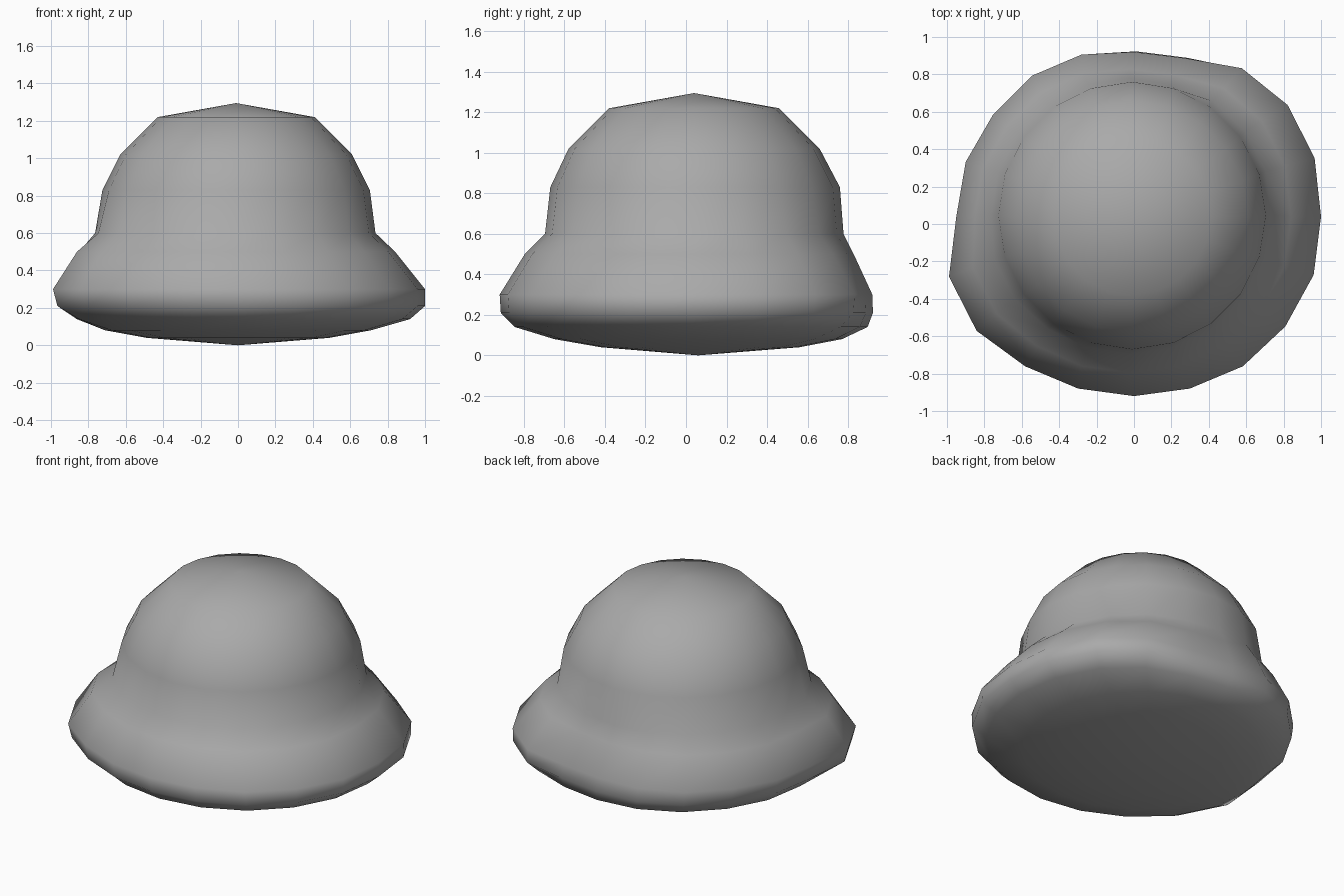
import bpy, bmesh
from math import sin, cos, pi

cube = bpy.data.objects.get("Cube")
if cube:
    bpy.data.objects.remove(cube, do_unlink=True)

SEGMENTS = 20

# Uneven brim outline: radius every 18 degrees, counter-clockwise from +x
BRIM = [1.0, 1.015, 1.015, .98, .89, .88, .91, .93, .93, .946,
        .95, 1.04, 1.04, .99, .967, .96, .967, .99, 1.0, 1.01]

# Rings from bottom to top: height, radius, centre x, centre y, share of brim wobble
RINGS = [
    (.04, .49, 0, .07, 0),
    (.08, .71, 0, .06, 0),
    (.14, .90, .02, .04, .4),
    (.21, .99, .01, .04, .9),
    (.30, 1.0, 0, .04, 1),
    (.50, .86, -.02, .04, .7),
    (.60, .755, -.02, .05, .3),
    (.83, .715, -.01, .045, 0),
    (1.02, .62, -.01, .04, 0),
    (1.22, .42, -.01, .04, 0),
]


def add_ring(bm, z, radius, cx, cy, wobble):
    verts = []
    for i, outline in enumerate(BRIM):
        a = 2 * pi * i / SEGMENTS
        r = radius * (1 + wobble * (outline - 1))
        verts.append(bm.verts.new((cx + r * cos(a), cy + r * sin(a), z)))
    return verts


# One closed surface: shallow underside, flared brim and domed crown
bm = bmesh.new()
rings = [add_ring(bm, *ring) for ring in RINGS]
base = bm.verts.new((0, .06, 0))
apex = bm.verts.new((-.01, .04, 1.295))
for i in range(SEGMENTS):
    j = (i + 1) % SEGMENTS
    bm.faces.new((base, rings[0][j], rings[0][i]))
    bm.faces.new((apex, rings[-1][i], rings[-1][j]))
    for low, high in zip(rings, rings[1:]):
        bm.faces.new((low[i], low[j], high[j], high[i]))
for face in bm.faces:
    face.smooth = True

mesh = bpy.data.meshes.new("domed_body")
bm.to_mesh(mesh)
bm.free()

# Plain grey finish
grey = bpy.data.materials.new("plain_grey")
grey.use_nodes = True
colour = (.4, .4, .4, 1)
grey.diffuse_color = colour
grey.node_tree.nodes["Principled BSDF"].inputs["Base Color"].default_value = colour
mesh.materials.append(grey)

body = bpy.data.objects.new("domed_body", mesh)
bpy.context.collection.objects.link(body)
